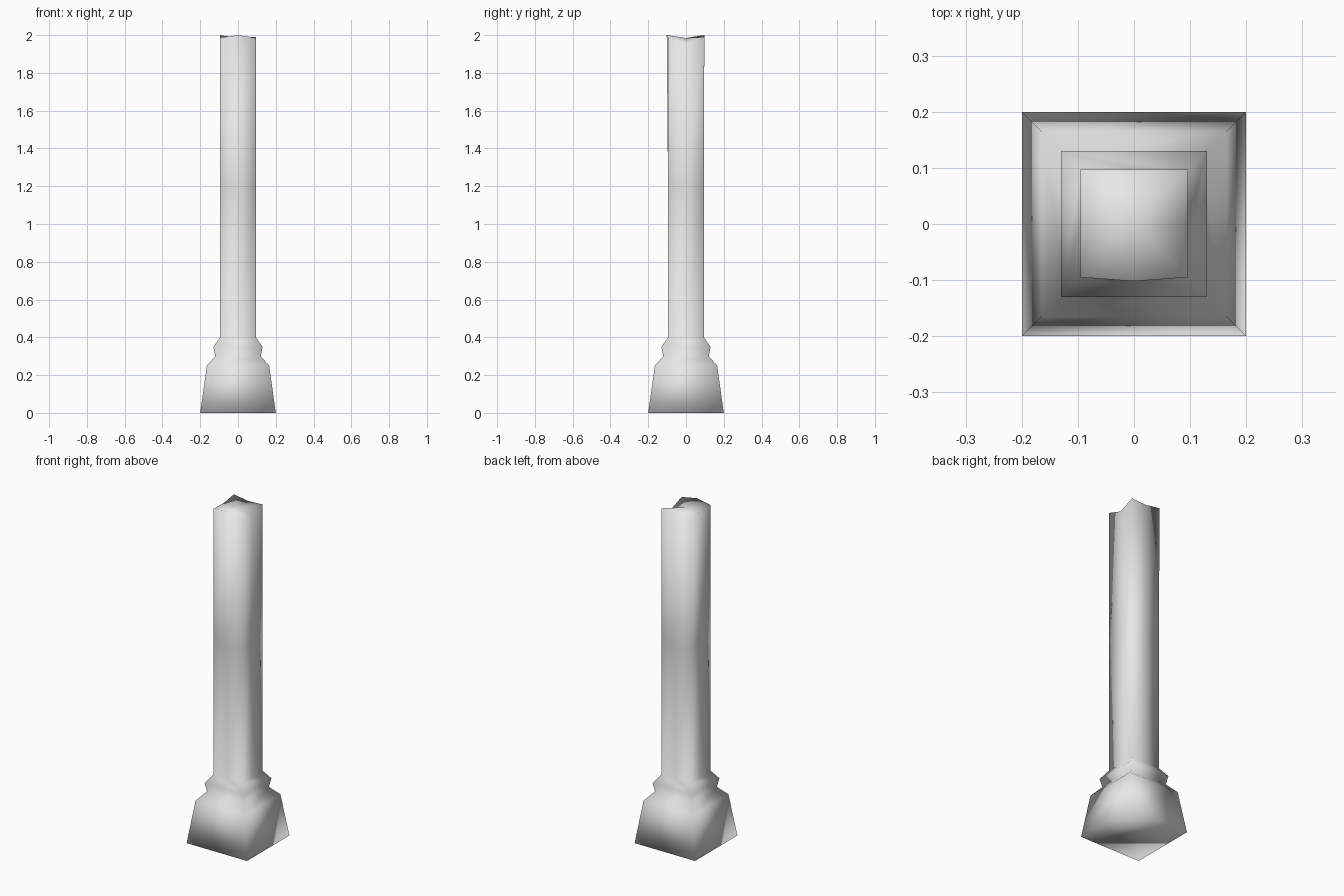
import bpy
import bmesh

cube = bpy.data.objects.get("Cube")
if cube:
    bpy.data.objects.remove(cube, do_unlink=True)

stone = bpy.data.materials.new("pale grey stone")
stone.use_nodes = True
colour = (0.8, 0.8, 0.8, 1)
stone.diffuse_color = colour
stone.node_tree.nodes["Principled BSDF"].inputs["Base Color"].default_value = colour

CORNERS = [(-1, -1), (1, -1), (1, 1), (-1, 1)]
bm = bmesh.new()


def square_ring(half, z):
    return [bm.verts.new((x * half, y * half, z)) for x, y in CORNERS]


def bridge(lower, upper):
    n = len(lower)
    for i in range(n):
        j = (i + 1) % n
        bm.faces.new((lower[i], lower[j], upper[j], upper[i]))


def eight_ring(half, z):
    """Square ring with a vertex in the middle of every side."""
    ring = []
    for i, (x, y) in enumerate(CORNERS):
        nx, ny = CORNERS[(i + 1) % 4]
        ring.append(bm.verts.new((x * half, y * half, z)))
        ring.append(bm.verts.new(((x + nx) * half / 2, (y + ny) * half / 2, z)))
    return ring


# Flared plinth and collar moulding
rings = [square_ring(h, z) for h, z in
         [(0.2, 0), (0.165, 0.25), (0.12, 0.3), (0.13, 0.35)]]
bm.faces.new(rings[0][::-1])
for lower, upper in zip(rings, rings[1:]):
    bridge(lower, upper)

# Shaft, with the collar joined to its foot
foot = eight_ring(0.095, 0.4)
middle = eight_ring(0.095, 1.2)
top = eight_ring(0.095, 1.98)
collar = rings[-1]
for i in range(4):
    a, b, c = (foot[(2 * i + k) % 8] for k in range(3))
    bm.faces.new((collar[i], collar[(i + 1) % 4], c, b, a))
bridge(foot, middle)
bridge(middle, top)

# Broken, uneven top
for v, z in zip(top, [1.987, 2.0, 1.985, 1.952, 1.99, 1.985, 2.0, 1.985]):
    v.co.z = z
top[1].co.y = -0.102
for v in top[4:7]:
    v.co.y = 0.097
centre = bm.verts.new((0, 0, 1.985))
for i in range(0, 8, 2):
    bm.faces.new((top[i], top[i + 1], centre, top[i - 1]))

bmesh.ops.recalc_face_normals(bm, faces=bm.faces)
for f in bm.faces:
    f.smooth = True
mesh = bpy.data.meshes.new("broken_pillar")
bm.to_mesh(mesh)
bm.free()
mesh.materials.append(stone)
pillar = bpy.data.objects.new("broken_pillar", mesh)
bpy.context.collection.objects.link(pillar)
